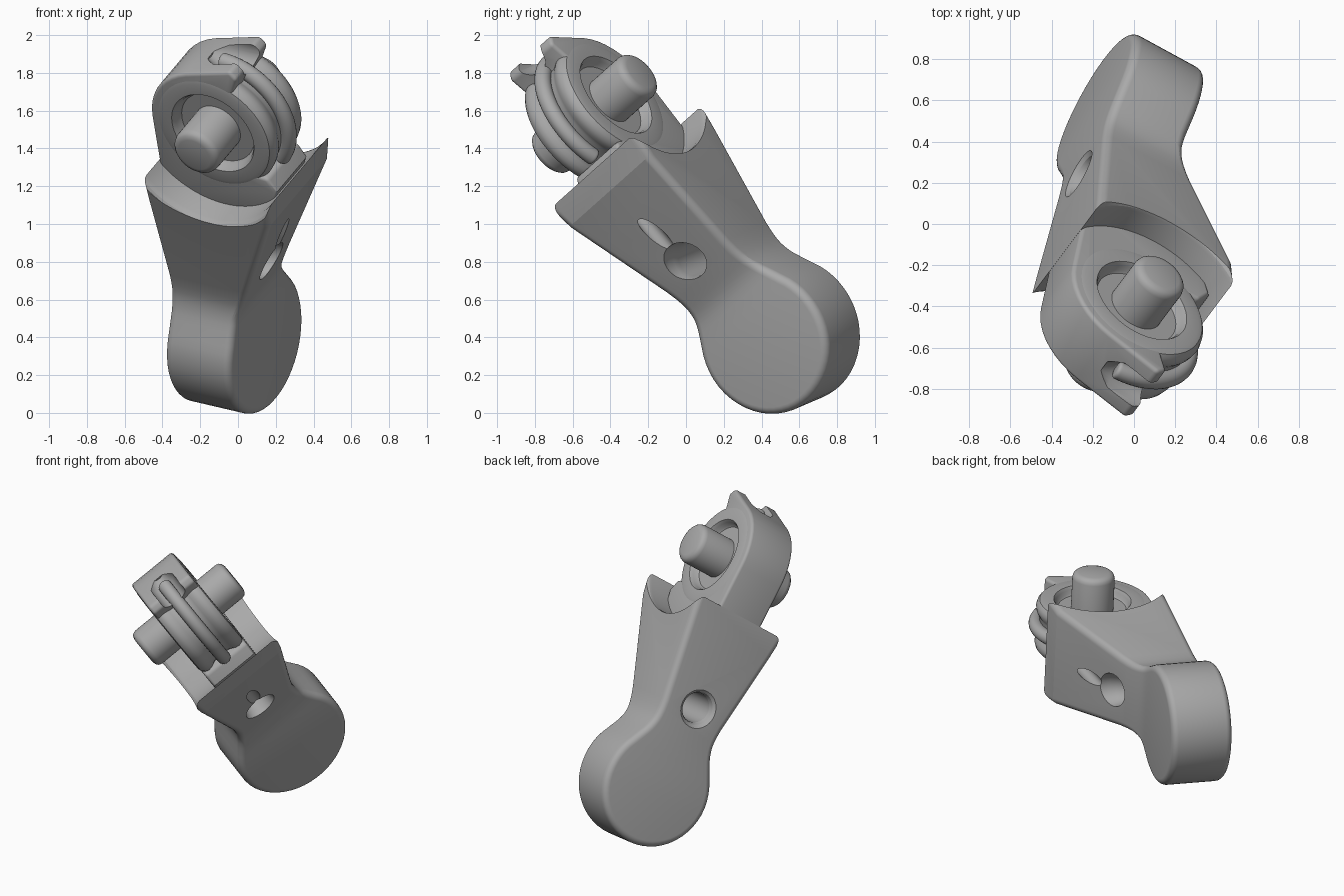
import bpy, bmesh
from math import sin, cos, pi, radians
from mathutils import Matrix, Vector

old = bpy.data.objects.get("Cube")
if old:
    bpy.data.objects.remove(old, do_unlink=True)

# Tilted frame: X = thickness, Y = pin axis, Z = length of the arm
pin_dir = Vector((0.49, 0.65, 0.58)).normalized()
thick = Vector((0.858, -0.468, -0.2))
thick = (thick - pin_dir * thick.dot(pin_dir)).normalized()
length = thick.cross(pin_dir)
FRAME = Matrix((thick, pin_dir, length)).transposed().to_4x4()
FRAME.translation = (0.152, 0.398, 0.374)

grey = bpy.data.materials.new("grey")
grey.use_nodes = True
colour = (0.4, 0.4, 0.4, 1)
grey.diffuse_color = colour
grey.node_tree.nodes["Principled BSDF"].inputs["Base Color"].default_value = colour

PIN = Vector((0.0, 0.03, 1.51))
HALF = 0.17


def make(name, bm):
    bmesh.ops.recalc_face_normals(bm, faces=bm.faces[:])
    mesh = bpy.data.meshes.new(name)
    bm.to_mesh(mesh)
    bm.free()
    mesh.materials.append(grey)
    ob = bpy.data.objects.new(name, mesh)
    bpy.context.collection.objects.link(ob)
    ob.matrix_world = FRAME
    return ob


def loft(name, rings, ladder=False):
    """Skin closed rings; ladder caps join mirrored points with quads."""
    bm = bmesh.new()
    rows = [[bm.verts.new(p) for p in ring] for ring in rings]
    for low, high in zip(rows, rows[1:]):
        for i in range(len(low)):
            j = (i + 1) % len(low)
            bm.faces.new((low[i], low[j], high[j], high[i]))
    for row in (rows[0], rows[-1]):
        if ladder:
            for i in range(len(row) // 2 - 1):
                bm.faces.new((row[i], row[i + 1], row[-2 - i], row[-1 - i]))
        else:
            bm.faces.new(row)
    return make(name, bm)


def lathe(name, profile, centre, axis, steps=64):
    """Turn (radius, position) pairs about an axis through centre."""
    axis = Vector(axis).normalized()
    u = axis.orthogonal().normalized()
    v = axis.cross(u)
    turn = [2 * pi * i / steps for i in range(steps)]
    return loft(name, [[Vector(centre) + axis * t + (u * cos(s) + v * sin(s)) * r
                        for s in turn] for r, t in profile])


def mirrored(half):
    return [(r, -t) for r, t in half] + [(r, t) for r, t in reversed(half)]


def activate(ob):
    bpy.ops.object.select_all(action='DESELECT')
    ob.select_set(True)
    bpy.context.view_layer.objects.active = ob
    bpy.context.view_layer.update()


def bevel(ob, width):
    activate(ob)
    mod = ob.modifiers.new("fillet", 'BEVEL')
    mod.width, mod.segments = width, 4
    mod.limit_method, mod.angle_limit = 'ANGLE', radians(55)
    bpy.ops.object.modifier_apply(modifier=mod.name)


def cut(ob, cutter):
    cutter.hide_render = True
    activate(ob)
    mod = ob.modifiers.new("cut", 'BOOLEAN')
    mod.operation, mod.solver, mod.object = 'DIFFERENCE', 'EXACT', cutter
    bpy.ops.object.modifier_apply(modifier=mod.name)
    bpy.data.objects.remove(cutter, do_unlink=True)


def smooth(ob, angle=32):
    activate(ob)
    bpy.ops.object.shade_smooth_by_angle(angle=radians(angle))


def lerp_table(table, z):
    for (z0, a), (z1, b) in zip(table, table[1:]):
        if z <= z1:
            return a + (b - a) * max(0, z - z0) / (z1 - z0)
    return table[-1][1]


# Arm: round foot, narrow neck, top flared on one side up to a lip
R = 0.388
right = [(R * sin(radians(d)), -0.008 - R * cos(radians(d)))
         for d in [3.5 + 7 * k for k in range(18)]]
right += [(0.292, 0.265), (0.273, 0.3), (0.26, 0.33), (0.25, 0.36), (0.243, 0.39),
          (0.24, 0.42), (0.24, 0.46), (0.245, 0.52), (0.332, 1.08), (0.352, 1.23), (0.385, 1.5)]
outline = [Vector((a, z)) for a, z in right + [(-a, z) for a, z in reversed(right)]]
front_side = [(0.27, 0), (0.33, 0.01), (0.39, 0.036), (1.08, 0.365), (1.23, 0.387), (1.5, 0.4)]
back_side = [(0, -0.405), (1.5, -0.38)]


def rim(inset, table, depth):
    """One outline ring, moved inwards and sunk below a side surface."""
    ring = []
    for i, p in enumerate(outline):
        along = (outline[(i + 1) % len(outline)] - outline[i - 1]).normalized()
        q = p + Vector((-along.y, along.x)) * inset
        ring.append((lerp_table(table, q.y) + depth, q.x + 0.02 * max(0, q.y), q.y))
    return ring


FILLET = 0.042
curve = [(FILLET * (1 - cos(radians(d))), FILLET * (1 - sin(radians(d)))) for d in range(0, 91, 15)]
rings = [rim(inset, back_side, depth) for inset, depth in reversed(curve)]
rings += [rim(inset, front_side, -depth) for inset, depth in curve]
arm = loft("arm", rings, ladder=True)
scoop = [(0.505, 1), (0.505, 0.342), (0.493, 0.332), (0.484, 0.317), (0.48, 0.3)]
cut(arm, lathe("scoop_cutter", mirrored(scoop), PIN, (0, 1, 0), 96))
cut(arm, lathe("hole_cutter", [(0.15, -0.47), (0.13, -0.398), (0.108, -0.38), (0.098, -0.35),
                               (0.096, 0.03), (0.1, 0.07), (0.11, 0.11), (0.115, 0.2)],
               (0, 0, 0.57), (1, 0, 0), 48))
cut(arm, lathe("channel_cutter", [(0.042, -0.2), (0.042, 0.6)],
               (0.222, 0.01, 0.815), (0.09, 0, 1), 32))
smooth(arm, 16.5)

# Housing: flat-sided hook around the back of the wheel
side = [(-0.386, 1.0)]
side += [(PIN.x + 0.381 * cos(radians(d)), PIN.z + 0.381 * sin(radians(d)))
         for d in range(180, 107, -8)]
side += [(0.17, 1.955), (0.21, 1.91), (0.15, 1.78), (0.13, 1.28), (0.29, 1.27),
         (0.335, 1.19), (0.25, 1.0)]
housing = loft("housing", [[(n, PIN.y + s * HALF, z) for n, z in side] for s in (-1, 1)])
bevel(housing, 0.02)
cut(housing, lathe("bore_cutter", [(0.29, -1), (0.29, 1)], PIN, (0, 1, 0)))
cut(housing, lathe("notch_cutter", [(0.05, -0.05), (0.09, 0.02), (0.09, 0.4)],
                   (0, PIN.y, 1.93), (1, 0, 0), 32))
smooth(housing)

# Wheel: recessed hub, rounded rims and a shallow central groove
half = [(0.08, 0.12), (0.22, 0.12), (0.23, 0.13), (0.237, 0.155), (0.25, 0.175),
        (0.315, 0.175), (0.34, 0.168), (0.355, 0.15), (0.362, 0.125), (0.358, 0.1),
        (0.348, 0.08), (0.338, 0.06)]
wheel = lathe("wheel", mirrored(half), PIN, (0, 1, 0))
smooth(wheel)

# Pin with rounded ends
end = [(0.095, 0.375), (0.118, 0.368), (0.131, 0.355), (0.137, 0.335)]
pin = lathe("pin", mirrored(end), PIN, (0, 1, 0), 48)
smooth(pin)

# Cord lying in the groove, from the lip up to the hook
rings = []
for k in range(41):
    s = radians(-38 + 126 * k / 40)
    out = Vector((cos(s), 0, sin(s)))
    rings.append([PIN + out * (0.36 + 0.045 * cos(2 * pi * i / 20))
                  + Vector((0, 0.045 * sin(2 * pi * i / 20), 0)) for i in range(20)])
cord = loft("cord", rings)
bevel(cord, 0.015)
smooth(cord)
